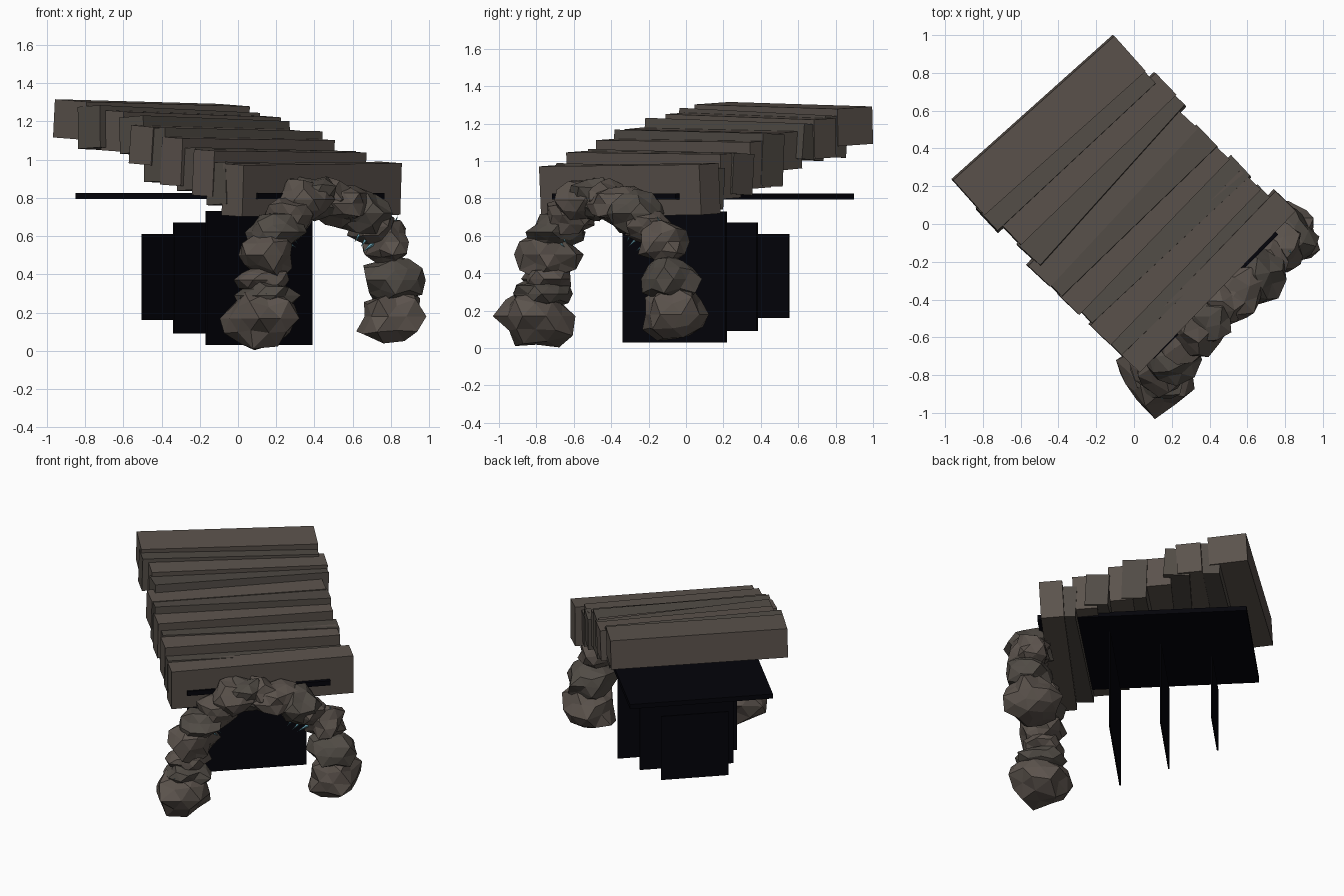
import bpy, bmesh, math, random
from mathutils import Vector, Matrix

random.seed(7)
A = math.radians(45)
R = Matrix.Rotation(A, 4, 'Z')   # local: x = across the mouth, y = into the cave


def mat(name, c):
    m = bpy.data.materials.new(name)
    m.diffuse_color = (*c, 1)
    return m


stone_a = mat("stone_light", (0.105, 0.086, 0.073))
stone_b = mat("stone_dark", (0.082, 0.071, 0.060))
dark = mat("darkness", (0.001, 0.001, 0.003))
crystal = mat("crystal", (0.16, 0.42, 0.52))


def finish(bm, name, m, matrix):
    me = bpy.data.meshes.new(name)
    bm.to_mesh(me)
    bm.free()
    me.materials.append(m)
    ob = bpy.data.objects.new(name, me)
    ob.matrix_world = matrix
    bpy.context.collection.objects.link(ob)
    return ob


def box(name, loc, size, m, yaw=0, roll=0, pitch=0):
    bm = bmesh.new()
    bmesh.ops.create_cube(bm, size=1)
    bmesh.ops.scale(bm, vec=size, verts=bm.verts)
    rot = (Matrix.Rotation(math.radians(yaw), 4, 'Z')
           @ Matrix.Rotation(math.radians(roll), 4, 'Y')
           @ Matrix.Rotation(math.radians(pitch), 4, 'X'))
    return finish(bm, name, m, R @ Matrix.Translation(loc) @ rot)


def rock(name, loc, r, m):
    bm = bmesh.new()
    bmesh.ops.create_icosphere(bm, subdivisions=2, radius=1)
    for v in bm.verts:
        v.co *= random.uniform(0.74, 1.14)
    bmesh.ops.scale(bm, vec=r, verts=bm.verts)
    spin = Matrix.Rotation(random.uniform(0, 6.28), 4, 'Z')
    return finish(bm, name, m, Matrix.Translation(loc) @ spin)


# roof slabs, front to back: across, depth, thickness, height, mid z, yaw, roll, pitch
slabs = [(0.06, -0.485, 0.15, 0.27, 0.845, 1, -0.5, 3),
         (0.035, -0.385, 0.15, 0.22, 0.865, -1, 1, -3),
         (0.03, -0.275, 0.15, 0.24, 0.925, 1, 0.5, 3),
         (0.045, -0.165, 0.15, 0.22, 0.94, -2, 1, -3),
         (0.025, -0.045, 0.15, 0.25, 0.985, 1, 0.5, 3),
         (0.03, 0.065, 0.16, 0.28, 1.015, -1, 1, -2),
         (0.02, 0.185, 0.16, 0.20, 1.065, 2, 1, 4),
         (0.06, 0.305, 0.17, 0.19, 1.115, 3, 1.5, -4),
         (0.07, 0.42, 0.16, 0.21, 1.135, -1, 1.5, 3),
         (0.035, 0.545, 0.17, 0.22, 1.15, -2, 2, -3),
         (0.05, 0.69, 0.25, 0.20, 1.197, -3.2, 1.2, 3)]
for i, (u, d, t, h, z, yaw, roll, pitch) in enumerate(slabs):
    w = 1.19 if i == 0 else 1.145
    box(f"roof_slab_{i + 1}", (u, d, z), (w, t, h),
        stone_b if i % 2 else stone_a, yaw, roll, pitch)

# dark ceiling plate and receding dark panels
box("ceiling_plate", (0.035, 0.095, 0.81), (0.933, 1.35, 0.032), dark)
for i, (x, y, w, z0, z1) in enumerate([(0.11, -0.06, 0.78, 0.03, 0.73),
                                       (-0.12, 0.165, 0.61, 0.09, 0.67),
                                       (-0.345, 0.395, 0.44, 0.16, 0.61)]):
    p = R.inverted() @ Vector((x, y, 0))
    box(f"dark_panel_{i + 1}", (p.x, p.y, (z0 + z1) / 2), (w, 0.01, z1 - z0), dark)

# rock arch: x, y, z, radius, vertical radius
rocks = [(0.12, -0.80, 0.17, 0.215, 0.175), (0.15, -0.77, 0.29, 0.16, 0.09),
         (0.13, -0.75, 0.37, 0.14, 0.09), (0.15, -0.73, 0.50, 0.17, 0.14),
         (0.20, -0.69, 0.62, 0.155, 0.10), (0.27, -0.62, 0.71, 0.14, 0.11),
         (0.34, -0.55, 0.79, 0.15, 0.12), (0.40, -0.49, 0.80, 0.14, 0.12),
         (0.47, -0.41, 0.79, 0.14, 0.11), (0.54, -0.36, 0.77, 0.16, 0.12),
         (0.64, -0.27, 0.72, 0.16, 0.12), (0.70, -0.20, 0.65, 0.14, 0.10),
         (0.77, -0.13, 0.57, 0.14, 0.12), (0.81, -0.08, 0.37, 0.165, 0.13),
         (0.80, -0.06, 0.18, 0.185, 0.16)]
for i, (x, y, z, r, rz) in enumerate(rocks):
    rock(f"arch_rock_{i + 1}", (x, y, z), (r, r, rz), stone_b if i % 3 == 1 else stone_a)

# small crystal shards on the inside of the arch
shards = [((0.29, -0.66, 0.59), (0.5, 0.5, -0.7)), ((0.27, -0.67, 0.56), (0.7, 0.4, -0.4)),
          ((0.66, -0.28, 0.57), (-0.4, -0.6, -0.6)), ((0.68, -0.24, 0.54), (-0.6, -0.6, -0.5)),
          ((0.63, -0.30, 0.60), (-0.5, -0.4, -0.8)), ((0.14, -0.89, 0.29), (0.2, -0.8, 0.2)),
          ((0.82, -0.14, 0.67), (0.3, -0.3, 0.7))]
for i, (p, d) in enumerate(shards):
    bm = bmesh.new()
    bmesh.ops.create_cone(bm, cap_ends=True, segments=5, radius1=0.014, radius2=0, depth=0.09)
    q = Vector(d).to_track_quat('Z', 'Y').to_matrix().to_4x4()
    finish(bm, f"crystal_shard_{i + 1}", crystal, Matrix.Translation(p) @ q)
